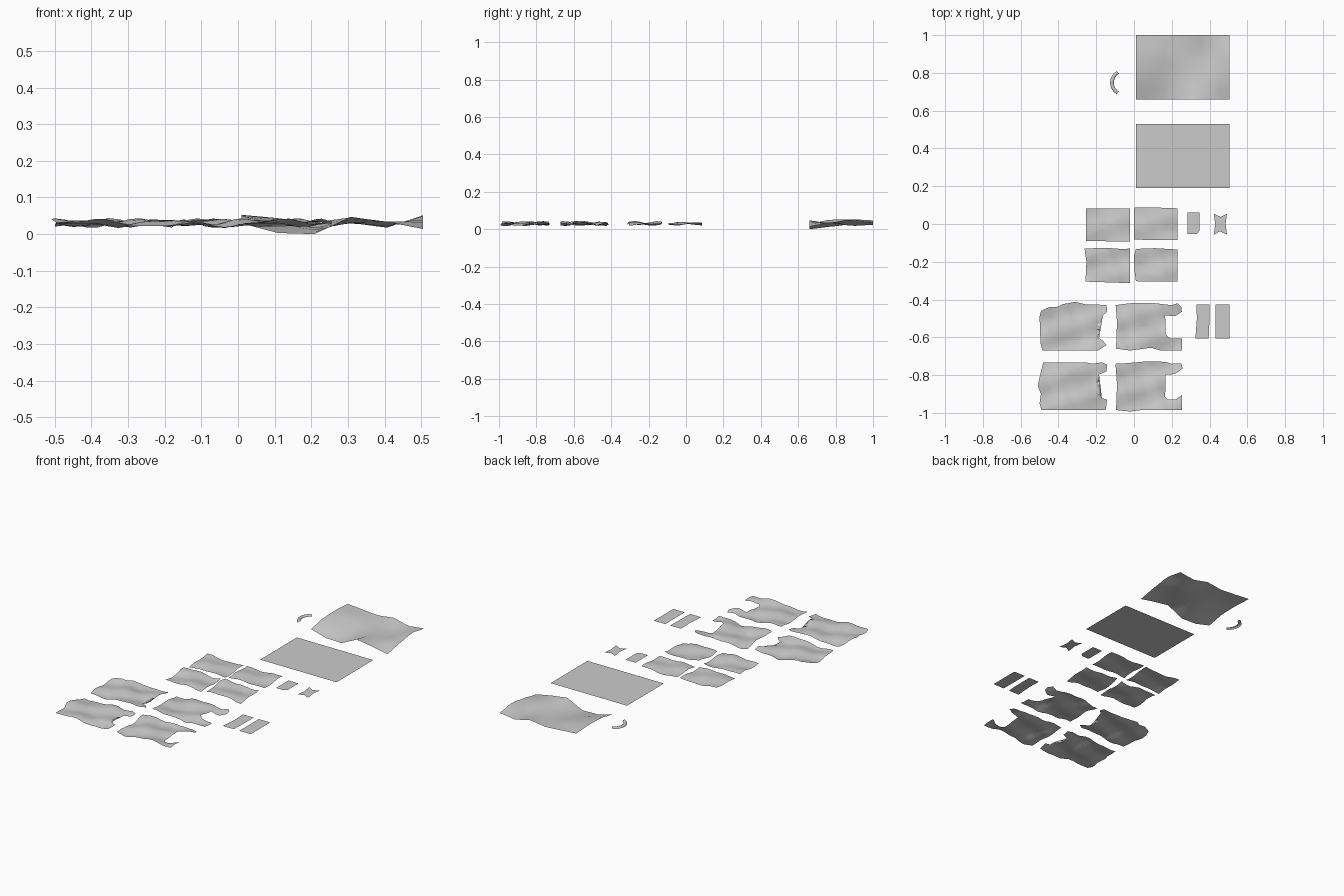
import bpy, bmesh, math
from mathutils import Vector

if "Cube" in bpy.data.objects:
    bpy.data.objects.remove(bpy.data.objects["Cube"])

Z = 0.031  # resting height of the sheets


def finish(bm, name, smooth=True):
    bm.normal_update()
    if sum(f.normal.z * f.calc_area() for f in bm.faces) < 0:
        bmesh.ops.reverse_faces(bm, faces=bm.faces)
    me = bpy.data.meshes.new(name)
    bm.to_mesh(me)
    bm.free()
    ob = bpy.data.objects.new(name, me)
    bpy.context.collection.objects.link(ob)
    for p in me.polygons:
        p.use_smooth = smooth
    return ob


def sheet(name, outline, height=None, step=0.03):
    """Flat cut-out; with a height function it is diced into a grid and rippled."""
    bm = bmesh.new()
    bm.faces.new([bm.verts.new((x, y, Z)) for x, y in outline])
    if height:
        bmesh.ops.triangulate(bm, faces=bm.faces)
        for axis in (0, 1):
            lo = min(p[axis] for p in outline)
            hi = max(p[axis] for p in outline)
            n = max(1, round((hi - lo) / step))
            for i in range(1, n):
                co, no = Vector((0, 0, Z)), Vector((0, 0, 0))
                co[axis], no[axis] = lo + (hi - lo) * i / n, 1
                bmesh.ops.bisect_plane(bm, geom=bm.verts[:] + bm.edges[:] + bm.faces[:],
                                       plane_co=co, plane_no=no)
        for v in bm.verts:
            v.co.z = height(v.co.x, v.co.y)
        bmesh.ops.triangulate(bm, faces=[f for f in bm.faces if len(f.verts) > 4])
    return finish(bm, name, bool(height))


def rect(x0, x1, y0, y1):
    return [(x0, y0), (x1, y0), (x1, y1), (x0, y1)]


def ripple(amp, phase):
    def f(x, y):
        return Z + amp * (0.55 * math.sin(24 * x + 17 * y + phase)
                          + 0.45 * math.sin(41 * y - 13 * x + 2 * phase)
                          + 0.3 * math.sin(52 * x + 9 * y - phase))
    return f


# Large crumpled blanket: heights on a coarse grid, blended smoothly
folds = [[.030, .004, .001, .048, .034, .015],
         [.052, .030, .014, .030, .036, .036],
         [.054, .045, .028, .030, .018, .054],
         [.048, .040, .033, .046, .024, .036]]


def blanket_height(x, y):
    u = min(max((x - .01) / .495, 0), 1) * 5
    v = min(max((y - .66) / .34, 0), 1) * 3
    i, j = min(int(u), 4), min(int(v), 2)
    u, v = u - i, v - j
    u, v = (t * .5 + .5 * t * t * (3 - 2 * t) for t in (u, v))
    a = folds[j][i] * (1 - u) + folds[j][i + 1] * u
    b = folds[j + 1][i] * (1 - u) + folds[j + 1][i + 1] * u
    return a * (1 - v) + b * v


sheet("crumpled_blanket", rect(.01, .505, .66, 1.0), blanket_height, .0495)

# Flat blanket
sheet("flat_blanket", rect(.01, .505, .19, .53))

# Four small towels, edges slightly uneven
towels = [
    [(-.255, -.09), (-.02, -.093), (-.02, .083), (-.255, .083)],
    [(0, -.083), (.23, -.085), (.23, .083), (.12, .087), (0, .086)],
    [(-.257, -.305), (-.02, -.313), (-.02, -.13), (-.06, -.133), (-.15, -.126), (-.262, -.13), (-.252, -.2)],
    [(.01, -.303), (.23, -.305), (.23, -.135), (.11, -.128), (.01, -.132), (0, -.17), (.003, -.25)],
]
for i, o in enumerate(towels):
    sheet(f"towel_{i + 1}", o, ripple(.008 + .002 * (i > 1), 1.3 * i))

# Four garments: square body with two straps, notch between them
garments = [
    [(-.485, -.67), (-.19, -.67), (-.145, -.64), (-.165, -.618), (-.185, -.605), (-.235, -.605),
     (-.235, -.485), (-.165, -.483), (-.143, -.465), (-.145, -.43), (-.20, -.426), (-.26, -.425),
     (-.31, -.412), (-.38, -.425), (-.41, -.44), (-.445, -.438), (-.492, -.46), (-.50, -.49), (-.495, -.63)],
    [(-.095, -.66), (-.02, -.67), (.09, -.655), (.14, -.67), (.255, -.67), (.255, -.605),
     (.19, -.605), (.168, -.585), (.165, -.485), (.22, -.487), (.253, -.465), (.252, -.44), (.23, -.42),
     (.20, -.43), (.10, -.418), (0, -.418), (-.06, -.424), (-.097, -.43), (-.09, -.52)],
    [(-.49, -.985), (-.15, -.985), (-.142, -.93), (-.17, -.922), (-.235, -.922), (-.235, -.797),
     (-.185, -.797), (-.146, -.78), (-.142, -.745), (-.17, -.732), (-.22, -.74), (-.26, -.732),
     (-.48, -.732), (-.495, -.79), (-.51, -.855), (-.493, -.90), (-.50, -.95)],
    [(-.095, -.985), (-.02, -.993), (.04, -.985), (.255, -.985), (.255, -.905), (.22, -.93),
     (.18, -.93), (.165, -.915), (.167, -.797), (.215, -.795), (.258, -.765), (.25, -.738),
     (.20, -.74), (.17, -.73), (.07, -.727), (-.04, -.737), (-.098, -.74), (-.09, -.85)],
]
for i, o in enumerate(garments):
    sheet(f"garment_{i + 1}", o, ripple(.0105, .9 * i + .4))

# Small flat scraps
sheet("clipped_tag", [(.283, -.053), (.332, -.053), (.348, -.035), (.348, .062), (.283, .062)])
sheet("notched_tag", [(.422, -.058), (.455, -.038), (.492, -.056), (.485, 0), (.492, .054),
                      (.457, .037), (.422, .056), (.43, 0)])
sheet("waisted_strip", [(.325, -.605), (.395, -.605), (.398, -.56), (.4, -.425), (.33, -.425), (.333, -.5)])
sheet("plain_strip", rect(.432, .506, -.605, -.425))

# Small curved handle: half-round strip swept along an arc
bm = bmesh.new()
rows = []
for i in range(9):
    a = math.radians(180 - 52 + 104 * i / 8)
    row = []
    for k in range(5):
        b = math.pi * k / 4
        r = .082 + .010 * math.cos(b)
        row.append(bm.verts.new((-.035 + r * math.cos(a), .748 + r * .85 * math.sin(a), .028 + .010 * math.sin(b))))
    rows.append(row)
for p, q in zip(rows, rows[1:]):
    for k in range(4):
        bm.faces.new((p[k], p[k + 1], q[k + 1], q[k]))
finish(bm, "curved_handle")

# Rest the whole layout on the ground
low = min(v.co.z for o in bpy.data.objects for v in o.data.vertices)
for o in bpy.data.objects:
    for v in o.data.vertices:
        v.co.z -= low
